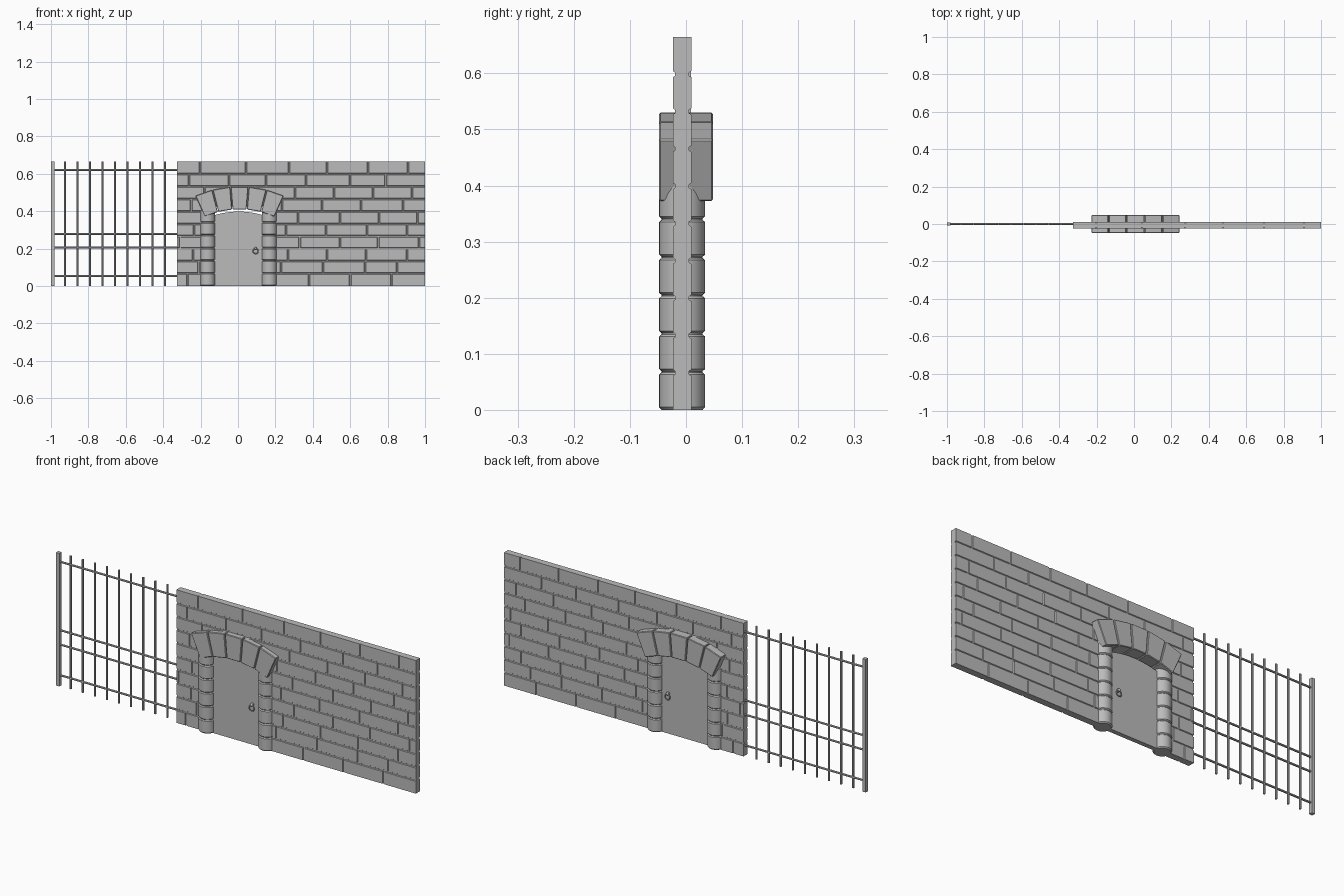
import bpy, bmesh, math
from mathutils import Matrix, Vector

if "Cube" in bpy.data.objects:
    bpy.data.objects.remove(bpy.data.objects["Cube"])

stone = bpy.data.materials.new("stone_grey")
stone.diffuse_color = (0.5, 0.5, 0.5, 1)
stone.use_nodes = True
stone.node_tree.nodes["Principled BSDF"].inputs["Base Color"].default_value = stone.diffuse_color


def finish(name, bm, smooth=False):
    bmesh.ops.recalc_face_normals(bm, faces=bm.faces)
    me = bpy.data.meshes.new(name)
    bm.to_mesh(me)
    bm.free()
    me.materials.append(stone)
    ob = bpy.data.objects.new(name, me)
    bpy.context.collection.objects.link(ob)
    if smooth:
        bpy.context.view_layer.objects.active = ob
        ob.select_set(True)
        bpy.ops.object.shade_smooth_by_angle(angle=math.radians(35))
        ob.select_set(False)
    return ob


def box(bm, x0, x1, y0, y1, z0, z1):
    m = Matrix.Translation(((x0 + x1) / 2, (y0 + y1) / 2, (z0 + z1) / 2)) @ \
        Matrix.Diagonal((x1 - x0, y1 - y0, z1 - z0, 1))
    bmesh.ops.create_cube(bm, size=1, matrix=m)


def prism(bm, pts, y0, y1):
    """Extrude an (x, z) outline along y."""
    a = [bm.verts.new((x, y0, z)) for x, z in pts]
    b = [bm.verts.new((x, y1, z)) for x, z in pts]
    faces = [bm.faces.new(a), bm.faces.new(b[::-1])]
    for i in range(len(pts)):
        j = (i + 1) % len(pts)
        faces.append(bm.faces.new((a[i], b[i], b[j], a[j])))
    return faces


def rod(bm, p, q, r):
    p, q = Vector(p), Vector(q)
    d = q - p
    m = Matrix.Translation((p + q) / 2) @ d.to_track_quat('Z', 'Y').to_matrix().to_4x4()
    bmesh.ops.create_cone(bm, segments=8, radius1=r, radius2=r, depth=d.length,
                          cap_ends=True, matrix=m)


# Layout
XL, XR, H = -0.325, 1.0, 0.665
YF, YB, DEPTH = -0.0235, 0.0095, 0.004
YM = (YF + YB) / 2
DOOR_X, HALF = 0.004, 0.146          # opening centre and half width
DL, DR = DOOR_X - HALF, DOOR_X + HALF
LINTEL = 0.425
ARC_Z = -0.05                        # centre of the arch circle
ROW = H / 10

# Wall core, with the doorway left open
bm = bmesh.new()
box(bm, XL, DL, YF + DEPTH, YB - DEPTH, 0, H)
box(bm, DR, XR, YF + DEPTH, YB - DEPTH, 0, H)
box(bm, DL, DR, YF + DEPTH, YB - DEPTH, LINTEL, H)
finish("wall_core", bm)


# Wall bricks: chamfered pads on the front and back of the core
def brick(bm, x0, x1, z0, z1):
    gx0 = x0 if x0 == XL else x0 + 0.003
    gx1 = x1 if x1 == XR else x1 - 0.003
    gz0 = z0 if z0 < 0.001 else z0 + 0.003
    gz1 = z1 if z1 > H - 0.001 else z1 - 0.003
    c = 0.0025
    tx0, tx1 = (gx0 if x0 == XL else gx0 + c), (gx1 if x1 == XR else gx1 - c)
    tz0, tz1 = (gz0 if z0 < 0.001 else gz0 + c), (gz1 if z1 > H - 0.001 else gz1 - c)
    for yo, yi in ((YF, YF + DEPTH), (YB, YB - DEPTH)):
        o = [bm.verts.new((x, yo, z)) for x, z in
             ((tx0, tz0), (tx1, tz0), (tx1, tz1), (tx0, tz1))]
        i = [bm.verts.new((x, yi, z)) for x, z in
             ((gx0, gz0), (gx1, gz0), (gx1, gz1), (gx0, gz1))]
        bm.faces.new(o)
        bm.faces.new(i[::-1])
        for k in range(4):
            n = (k + 1) % 4
            bm.faces.new((o[k], i[k], i[n], o[n]))


joints = [                           # vertical joints, bottom course first
    (-0.27, 0.38, 0.60, 0.82),
    (-0.21, 0.23, 0.455, 0.68, 0.85),
    (-0.24, 0.267, 0.476, 0.684, 0.904),
    (-0.309, 0.33, 0.545, 0.75, 0.968),
    (-0.235, 0.257, 0.47, 0.69, 0.904),
    (-0.106, 0.32, 0.545, 0.754, 0.96),
    (-0.25, -0.03, 0.235, 0.449, 0.658, 0.882),
    (-0.18, 0.09, 0.305, 0.513, 0.722, 0.93),
    (-0.262, -0.048, 0.15, 0.364, 0.599, 0.79),
    (-0.203, 0.043, 0.273, 0.476, 0.695, 0.909)]
bm = bmesh.new()
for r, js in enumerate(joints):
    z0, z1 = r * ROW, (r + 1) * ROW
    cuts = [XL, *js, XR]
    for a, b in zip(cuts, cuts[1:]):
        if z0 > LINTEL or b <= DL or a >= DR:
            brick(bm, a, b, z0, z1)
            continue
        if a < DL - 0.015:
            brick(bm, a, DL, z0, z1)
        if b > DR + 0.015:
            brick(bm, DR, b, z0, z1)
        if z1 > LINTEL:
            brick(bm, max(a, DL), min(b, DR), LINTEL, z1)
finish("wall_bricks", bm)

# Arch of five wedge stones
bm = bmesh.new()
step = math.radians(48) / 5
for k in range(5):
    a0 = -math.radians(24) + k * step + 0.003
    a1 = a0 + step - 0.006
    pts = [(DOOR_X + 0.004 + R * math.sin(a), ARC_Z + R * math.cos(a))
           for R, a in ((0.461, a0), (0.461, a1), (0.582, a1), (0.582, a0))]
    prism(bm, pts, -0.048, 0.048)
bmesh.ops.recalc_face_normals(bm, faces=bm.faces)
bmesh.ops.bevel(bm, geom=bm.edges[:], offset=0.0028, segments=1, affect='EDGES')
finish("arch_stones", bm)

# Round columns made of six stacked drums
for name, cx in (("left_column", -0.163), ("right_column", 0.168)):
    prof = [(0.0, 0.0)]
    drum = 0.068
    for k in range(6):
        z = k * drum
        prof += [(0.0365, z + 0.001 * (k > 0)), (0.041, z + 0.005),
                 (0.041, z + drum - 0.005), (0.0365, z + drum - 0.001)]
    prof.append((0.0, 6 * drum - 0.001))
    bm = bmesh.new()
    vs = [bm.verts.new((r, 0, z)) for r, z in prof]
    es = [bm.edges.new(p) for p in zip(vs, vs[1:])]
    bmesh.ops.spin(bm, geom=vs + es, cent=(0, 0, 0), axis=(0, 0, 1),
                   angle=2 * math.pi, steps=28, use_duplicate=False)
    bmesh.ops.remove_doubles(bm, verts=bm.verts, dist=1e-5)
    bmesh.ops.translate(bm, verts=bm.verts, vec=(cx, YM, 0))
    finish(name, bm, True)

# Door leaf with a curved top
bm = bmesh.new()
hw, R = 0.14, 0.448
pts = [(DOOR_X - hw, 0), (DOOR_X + hw, 0)]
for k in range(13):
    x = hw - 2 * hw * k / 12
    pts.append((DOOR_X + x, ARC_Z + math.sqrt(R * R - x * x)))
prism(bm, pts, YM - 0.011, YM + 0.011)
finish("door", bm)

# Ring handles on both sides of the door
for name, s in (("front_handle", -1), ("back_handle", 1)):
    bm = bmesh.new()
    y = YM + s * 0.011
    rod(bm, (0.094, y, 0.202), (0.094, y + s * 0.009, 0.202), 0.008)
    bmesh.ops.create_uvsphere(bm, u_segments=10, v_segments=6, radius=0.007,
                              matrix=Matrix.Translation((0.094, y + s * 0.009, 0.202)))
    grid = []
    for i in range(20):
        a = 2 * math.pi * i / 20
        grid.append([bm.verts.new((0.094 + (0.0135 + 0.003 * math.cos(b)) * math.cos(a),
                                   y + s * 0.009 + 0.003 * math.sin(b),
                                   0.186 + (0.0135 + 0.003 * math.cos(b)) * math.sin(a)))
                     for b in (k * math.pi / 3 for k in range(6))])
    for i in range(20):
        for k in range(6):
            n, m = (i + 1) % 20, (k + 1) % 6
            bm.faces.new((grid[i][k], grid[n][k], grid[n][m], grid[i][m]))
    finish(name, bm, True)

# Metal fence: end post, upright bars and rails
bm = bmesh.new()
box(bm, -1.0, -0.982, -0.009, 0.009, 0, H)
finish("fence_post", bm)

bm = bmesh.new()
for k in range(9):
    x = -0.925 + k * 0.0668
    rod(bm, (x, 0, 0), (x, 0, H), 0.005)
finish("fence_bars", bm, True)

bm = bmesh.new()
for z in (0.053, 0.206, 0.278, 0.62):
    rod(bm, (-0.985, 0, z), (XL + 0.005, 0, z), 0.005)
finish("fence_rails", bm, True)
